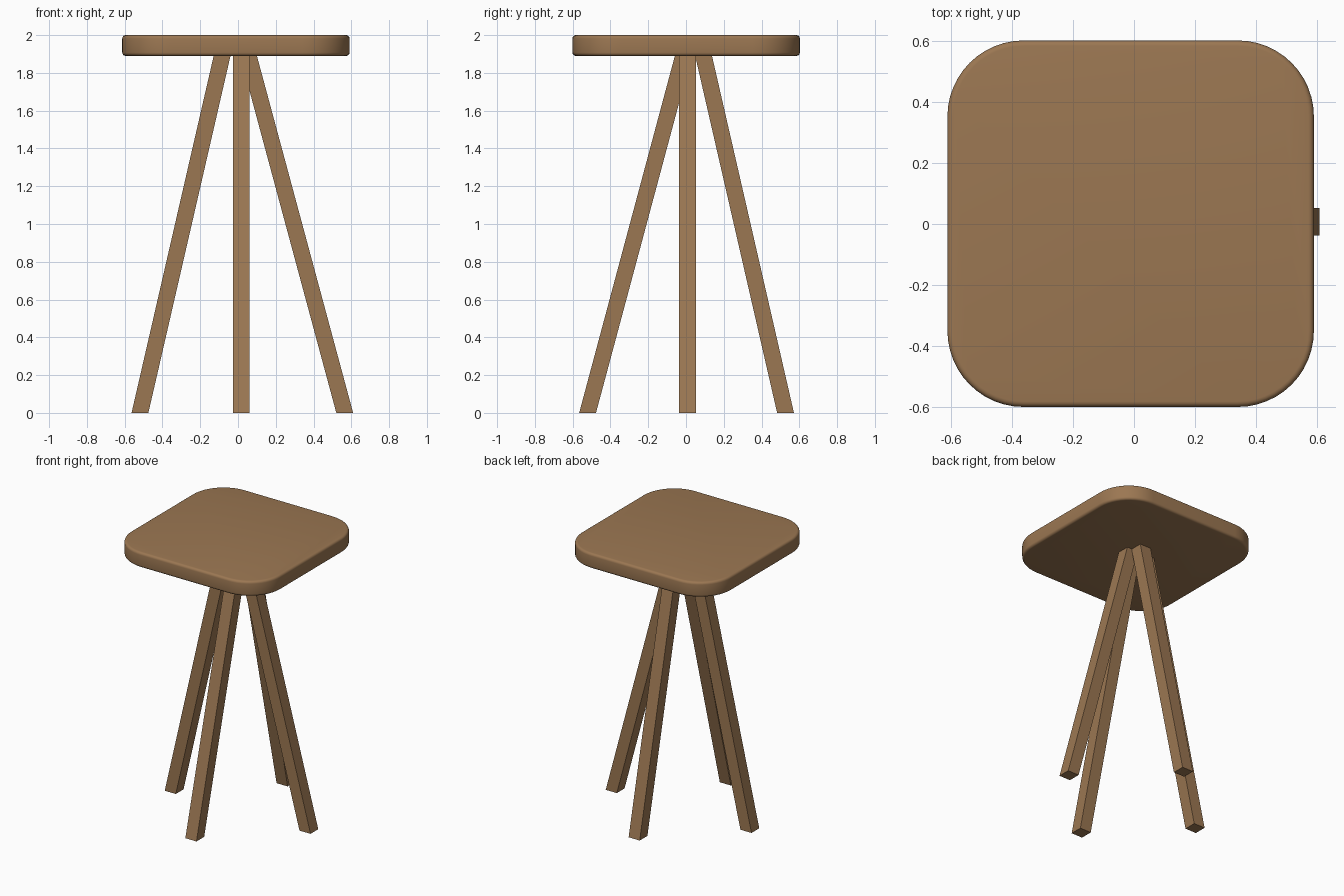
import bpy, bmesh, math

if "Cube" in bpy.data.objects:
    bpy.data.objects.remove(bpy.data.objects["Cube"])

wood = bpy.data.materials.new("warm wood")
wood.diffuse_color = (0.33, 0.185, 0.085, 1)
wood.use_nodes = True
wood.node_tree.nodes["Principled BSDF"].inputs["Base Color"].default_value = wood.diffuse_color


def make_object(name, bm):
    bmesh.ops.recalc_face_normals(bm, faces=bm.faces)
    mesh = bpy.data.meshes.new(name)
    bm.to_mesh(mesh)
    bm.free()
    mesh.materials.append(wood)
    obj = bpy.data.objects.new(name, mesh)
    bpy.context.collection.objects.link(obj)
    return obj


# Seat: rounded square slab with softened rims
SEAT_BOTTOM, SEAT_TOP = 1.89, 2.0
HALF, RADIUS, CX, CY, STEPS = 0.602, 0.25, -0.011, 0.001, 12
bm = bmesh.new()
ring = []
for corner, (sx, sy) in enumerate([(1, 1), (-1, 1), (-1, -1), (1, -1)]):
    for i in range(STEPS + 1):
        a = (corner + i / STEPS) * math.pi / 2
        ring.append(bm.verts.new((CX + sx * (HALF - RADIUS) + RADIUS * math.cos(a),
                                  CY + sy * (HALF - RADIUS) + RADIUS * math.sin(a),
                                  SEAT_BOTTOM)))
base = bm.faces.new(ring)
ext = bmesh.ops.extrude_face_region(bm, geom=[base], use_keep_orig=True)
for v in ext["geom"]:
    if isinstance(v, bmesh.types.BMVert):
        v.co.z = SEAT_TOP
rims = [e for e in bm.edges if abs(e.verts[0].co.z - e.verts[1].co.z) < 1e-4]
bmesh.ops.bevel(bm, geom=rims, offset=0.018, segments=4, profile=0.5, affect='EDGES')
seat = make_object("seat", bm)
bpy.context.view_layer.objects.active = seat
seat.select_set(True)
bpy.ops.object.shade_smooth_by_angle(angle=math.radians(40))


# Legs: square posts leaning inward, cut level at floor and seat
LEG, LEG_TOP = 0.0445, 1.9


def leg(name, foot, lean):
    bm = bmesh.new()
    bmesh.ops.create_cube(bm, size=2)
    for v in bm.verts:
        z = LEG_TOP if v.co.z > 0 else 0
        v.co = (foot[0] + LEG * v.co.x + lean[0] * z,
                foot[1] + LEG * v.co.y + lean[1] * z, z)
    make_object(name, bm)


leg("right_leg", (0.565, 0.0075), (-0.2695, 0))
leg("left_leg", (-0.519, 0.0075), (0.230, 0))
leg("front_leg", (0.017, -0.521), (0, 0.268))
leg("back_leg", (0.017, 0.527), (0, -0.2295))
